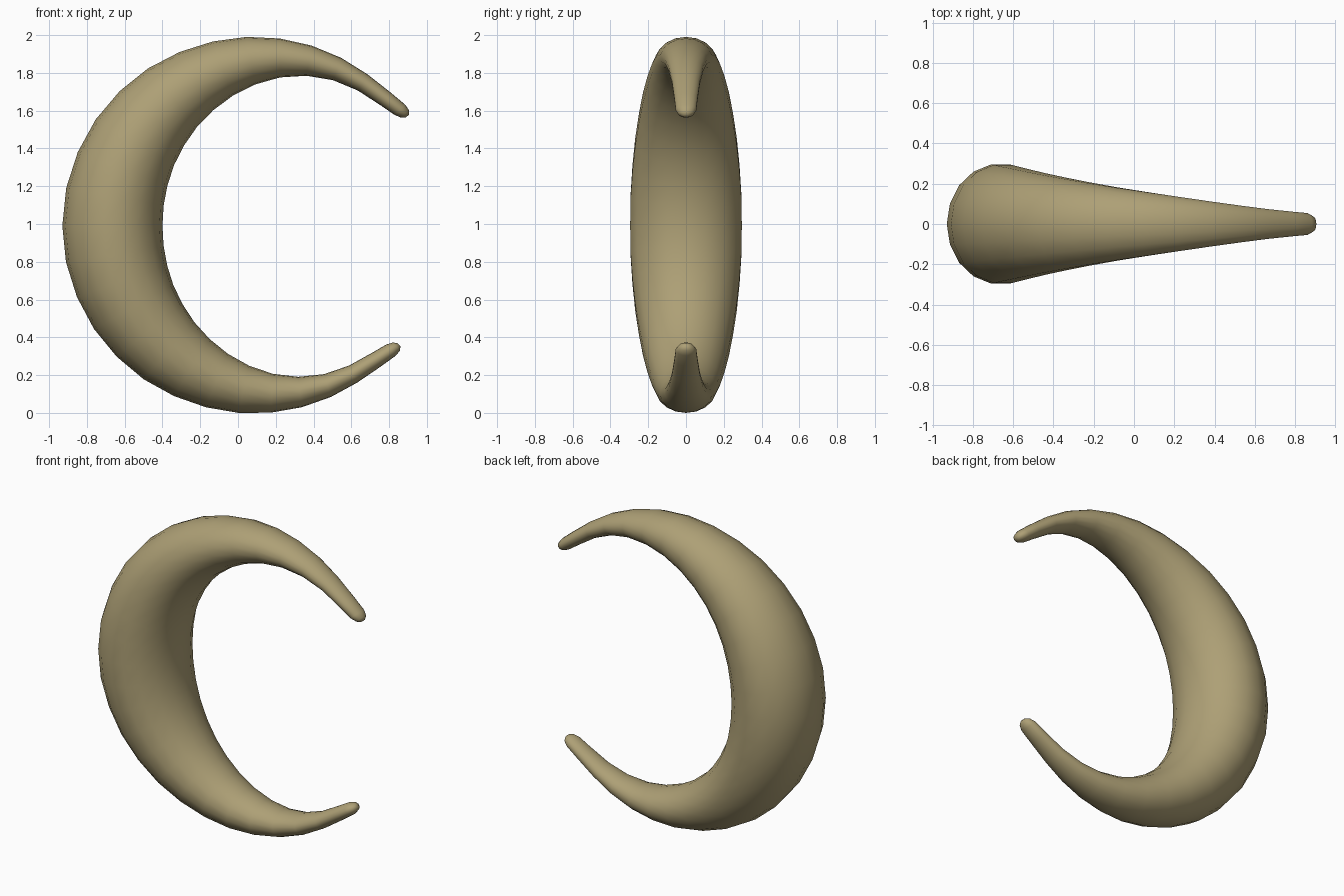
import bpy, bmesh, math

if "Cube" in bpy.data.objects:
    bpy.data.objects.remove(bpy.data.objects["Cube"])

CX, CZ = 0.222, 1.0     # centre of the crescent's spine circle
SIDES = 18              # sides of each oval cross-section

# Degrees from the thick middle: spine radius, in-plane half thickness, half depth
PROFILE = [
    (0, .887, .265, .300), (10, .887, .262, .298), (20, .886, .253, .288),
    (30, .886, .240, .273), (40, .885, .223, .253), (50, .885, .202, .231),
    (60, .884, .178, .207), (70, .885, .153, .183), (80, .887, .128, .160),
    (90, .888, .103, .137), (100, .887, .081, .114), (110, .883, .063, .093),
    (120, .876, .050, .075), (130, .874, .043, .062), (136, .883, .039, .055),
    (138.2, .888, .029, .040), (139.3, .890, .012, .016),
]
LOWER = 0.969           # the lower horn is slightly shorter


def add_ring(bm, angle, spine, thick, depth):
    ring = []
    for i in range(SIDES):
        a = 2 * math.pi * i / SIDES
        r = spine + thick * math.cos(a)
        ring.append(bm.verts.new((CX + r * math.cos(angle),
                                  depth * math.sin(a),
                                  CZ + r * math.sin(angle))))
    return ring


# Crescent: oval rings swept from the upper horn round to the lower horn
bm = bmesh.new()
rings = []
for d, spine, thick, depth in reversed(PROFILE):
    rings.append(add_ring(bm, math.radians(180 - d), spine, thick, depth))
for d, spine, thick, depth in PROFILE[1:]:
    rings.append(add_ring(bm, math.radians(180 + d * LOWER), spine, thick, depth))

for a, b in zip(rings, rings[1:]):
    for i in range(SIDES):
        j = (i + 1) % SIDES
        bm.faces.new((a[i], a[j], b[j], b[i]))

# Close the horn tips
bm.faces.new(rings[0])
bm.faces.new(rings[-1])
bmesh.ops.recalc_face_normals(bm, faces=bm.faces)

# Rest on the floor
low = min(v.co.z for v in bm.verts)
bmesh.ops.translate(bm, verts=bm.verts, vec=(0, 0, -low))

mesh = bpy.data.meshes.new("crescent")
bm.to_mesh(mesh)
bm.free()
mesh.shade_smooth()
crescent = bpy.data.objects.new("crescent", mesh)
bpy.context.collection.objects.link(crescent)

mat = bpy.data.materials.new("tan")
mat.diffuse_color = (0.42, 0.35, 0.18, 1)
mat.use_nodes = True
mat.node_tree.nodes["Principled BSDF"].inputs["Base Color"].default_value = mat.diffuse_color
mesh.materials.append(mat)
